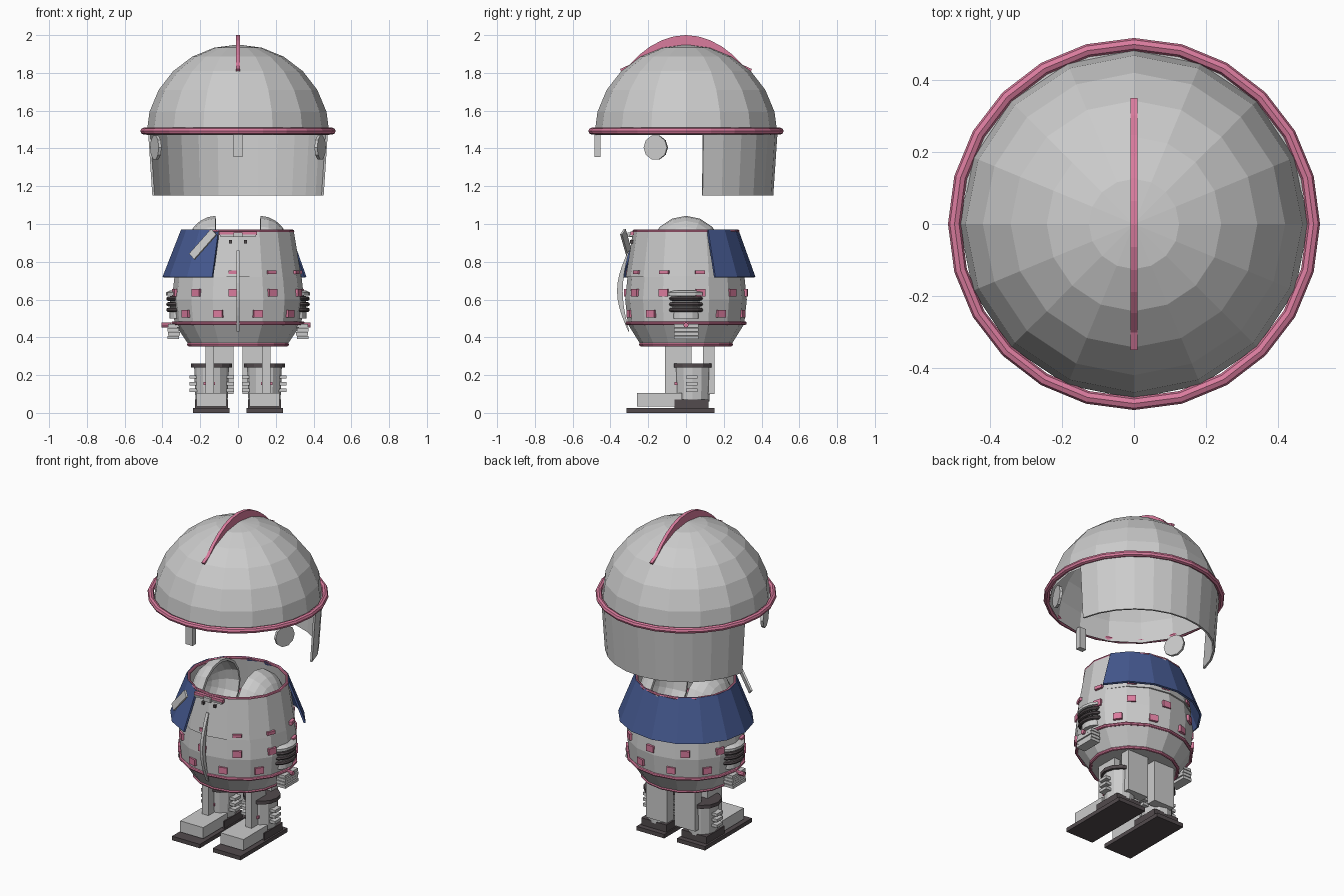
import bpy, bmesh
from math import sin, cos, pi, radians, tau
from mathutils import Matrix, Vector

cube = bpy.data.objects.get("Cube")
if cube:
    bpy.data.objects.remove(cube, do_unlink=True)


def material(name, rgb):
    m = bpy.data.materials.new(name)
    m.use_nodes = True
    m.diffuse_color = (*rgb, 1)
    m.node_tree.nodes["Principled BSDF"].inputs["Base Color"].default_value = (*rgb, 1)
    return m


GREY = material("pale grey", (0.6, 0.6, 0.6))
PINK = material("pink", (0.7, 0.2, 0.34))
BLUE = material("navy blue", (0.06, 0.1, 0.28))
DARK = material("dark brown grey", (0.085, 0.07, 0.075))


def finish(name, bm, mat, thick=0):
    bmesh.ops.recalc_face_normals(bm, faces=bm.faces)
    me = bpy.data.meshes.new(name)
    bm.to_mesh(me)
    bm.free()
    me.materials.append(mat)
    ob = bpy.data.objects.new(name, me)
    bpy.context.collection.objects.link(ob)
    if thick:
        s = ob.modifiers.new("thickness", "SOLIDIFY")
        s.thickness = thick
    return ob


def lathe(name, profile, segs, mat, start=0, end=360, sy=1, loop=False, cap=False,
          thick=0, place=None):
    """Sweep (radius, z) points around z; sy flattens the depth."""
    bm = bmesh.new()
    full = end - start >= 360
    rows = []
    for i in range(segs if full else segs + 1):
        a = radians(start + (end - start) * i / segs)
        rows.append([bm.verts.new((r * cos(a), r * sin(a) * sy, z)) for r, z in profile])
    n = len(profile)
    for i in range(segs):
        a, b = rows[i], rows[(i + 1) % len(rows)]
        for j in range(n if loop else n - 1):
            k = (j + 1) % n
            bm.faces.new((a[j], b[j], b[k], a[k]))
    if cap:
        bm.faces.new([r[0] for r in rows])
        bm.faces.new([r[-1] for r in rows])
    bmesh.ops.remove_doubles(bm, verts=bm.verts, dist=1e-5)
    if place:
        bm.transform(place)
    return finish(name, bm, mat, thick)


def ring(name, radius, z, tube, mat, segs=24, sy=1, place=None):
    pts = [(radius + tube * cos(k * tau / 8), z + tube * sin(k * tau / 8)) for k in range(8)]
    return lathe(name, pts, segs, mat, sy=sy, loop=True, place=place)


def box(name, lo, hi, mat, place=None):
    lo, hi = Vector(lo), Vector(hi)
    bm = bmesh.new()
    bmesh.ops.create_cube(bm, size=1, matrix=Matrix.Translation((lo + hi) / 2)
                          @ Matrix.Diagonal((*(hi - lo), 1)))
    if place:
        bm.transform(place)
    return finish(name, bm, mat)


def side_box(name, s, x, y, z, mat):
    """Box from x, y, z ranges, mirrored by s."""
    a, b = sorted((s * x[0], s * x[1]))
    return box(name, (a, y[0], z[0]), (b, y[1], z[1]), mat)


def arc_band(name, outer, inner, half_width, mat):
    """Strip in the y-z plane between two point lists."""
    bm = bmesh.new()
    rows = [[bm.verts.new((x, *p)) for p in (o, i) for x in (-half_width, half_width)]
            for o, i in zip(outer, inner)]
    for a, b in zip(rows, rows[1:]):
        for j, k in ((0, 1), (1, 3), (3, 2), (2, 0)):
            bm.faces.new((a[j], a[k], b[k], b[j]))
    for r in (rows[0], rows[-1]):
        bm.faces.new((r[0], r[1], r[3], r[2]))
    return finish(name, bm, mat)


# Helmet: dome, rim and crest
dome = [(0.485 * cos(k * pi / 12), 1.47 + 0.48 * sin(k * pi / 12)) for k in range(7)]
lathe("helmet_dome", dome, 16, GREY)
ring("helmet_rim", 0.499, 1.492, 0.018, PINK)
angles = [radians(45 + 90 * k / 12) for k in range(13)]
outer = [(0.495 * cos(a), 1.47 + (0.43 + 0.1 * sin((a - pi / 4) * 2) ** 0.7) * sin(a)
          if 0 < k < 12 else 1.82) for k, a in enumerate(angles)]
inner = [(0.47 * cos(a), 1.47 + 0.46 * sin(a)) for a in angles]
arc_band("helmet_crest", outer, inner, 0.01, PINK)

# Neck guard, ear discs and brow peg
lathe("neck_guard", [(0.462, 1.15), (0.485, 1.49)], 12, GREY, 11, 169, thick=0.012)
for s, side in ((1, "left"), (-1, "right")):
    turn = Matrix.Translation((s * 0.435, -0.16, 1.405)) @ \
        Vector((s * 0.94, -0.35, 0)).to_track_quat("Z", "Y").to_matrix().to_4x4()
    lathe(side + "_ear_disc", [(0.066, -0.008), (0.066, 0.008)], 10, GREY, cap=True, place=turn)
box("brow_peg", (-0.024, -0.485, 1.355), (0.024, -0.452, 1.49), GREY)

# Body shell, open at the top
lathe("body_upper", [(0.335, 0.72), (0.295, 0.965)], 16, GREY, sy=0.95, thick=0.01)
lathe("body_lower", [(0, 0.36), (0.26, 0.36), (0.335, 0.47), (0.35, 0.6), (0.336, 0.725)],
      16, GREY, sy=0.92)
ring("collar_ring", 0.289, 0.962, 0.009, PINK, 16, 0.95)
ring("waist_ring", 0.343, 0.475, 0.01, PINK, 16, 0.91)
ring("base_ring", 0.26, 0.362, 0.01, PINK, 16, 0.92)

# Studs around the body
for row, z, first, h, rad in (("upper", 0.635, -22, 0.02, 0.342), ("lower", 0.525, 0, 0.02, 0.338),
                              ("chest", 0.745, -22, 0.01, 0.33)):
    for i in range(10):
        a = radians(first + 36 * i)
        at = Matrix.Translation((rad * cos(a), 0.92 * rad * sin(a), z)) @ Matrix.Rotation(a, 4, "Z")
        box(f"{row}_stud_{i}", (-0.012, -0.026, -h), (0.012, 0.026, h), PINK, at)

# Cape wrapped around the back and right shoulder
lathe("cape", [(0.4, 0.72), (0.302, 0.97)], 10, BLUE, 25, 250, sy=0.92, thick=0.012)
lapel = Matrix.Translation((-0.185, -0.315, 0.893)) @ Matrix.Rotation(radians(-18), 4, "Z") \
    @ Matrix.Rotation(radians(-47), 4, "Y") @ Matrix.Rotation(radians(-14), 4, "X")
box("cape_lapel", (-0.09, -0.006, -0.022), (0.09, 0.006, 0.022), GREY, lapel)

# Front ridge: a thin bowed strip
steps = [k / 10 for k in range(11)]
front = [(-0.305 - 0.06 * sin(pi * t), 0.43 + 0.43 * t) for t in steps]
back = [(-0.3 - 0.035 * sin(pi * t), 0.43 + 0.43 * t) for t in steps]
arc_band("front_ridge", front, back, 0.009, GREY)

# Neck clasp
box("clasp_bar", (-0.1, -0.295, 0.942), (0.1, -0.275, 0.96), PINK)
box("clasp_block", (-0.024, -0.31, 0.93), (0.024, -0.28, 0.955), GREY)

for s, side in ((1, "left"), (-1, "right")):
    box(side + "_clasp_pin", (s * 0.04 - 0.008, -0.296, 0.898), (s * 0.04 + 0.008, -0.27, 0.914), DARK)
    box(side + "_clasp_wing", (s * 0.06 - 0.035, -0.3, 0.935), (s * 0.06 + 0.035, -0.28, 0.945), GREY)

    # Rounded shell inside the collar
    shell = [(0.196 * cos(k * pi / 12), 0.16 * sin(k * pi / 12)) for k in range(7)]
    turn = Matrix.Translation((s * 0.12, 0, 0.847)) @ Matrix.Rotation(s * pi / 2, 4, "Y")
    lathe(side + "_inner_shell", shell, 16, GREY, thick=0.015, place=turn)

    # Side coils
    for i, z in enumerate((0.545, 0.575, 0.605)):
        at = Matrix.Translation((s * 0.318, 0, z))
        ring(f"{side}_coil_{i}", 0.05, 0, 0.012, DARK, 16, 1.5,
             Matrix.Translation((s * 0.318, 0, z)))
    lathe(side + "_coil_core", [(0.047, 0.5), (0.045, 0.62)], 12, GREY, sy=1.5, cap=True,
          place=Matrix.Translation((s * 0.315, 0, 0)))
    lathe(side + "_coil_cap", [(0.066, 0.622), (0.066, 0.638), (0.045, 0.648)], 12, GREY, sy=1.5,
          cap=True, place=Matrix.Translation((s * 0.315, 0, 0)))

    # Hip knob and hanging slats
    knob = Matrix.Translation((s * 0.37, 0, 0.465)) @ Matrix.Rotation(pi / 2, 4, "Y")
    lathe(side + "_hip_knob", [(0.014, -0.035), (0.014, 0.014)], 8, PINK, cap=True, place=knob)
    for i in range(4):
        x = 0.362 - 0.004 * (i % 2)
        side_box(f"{side}_hip_slat_{i}", s, (x - 0.05, x + 0.012), (-0.064, 0.066),
                 (0.39 + 0.021 * i, 0.407 + 0.021 * i), GREY)

    # Thigh post and rear thigh plate
    side_box(side + "_thigh_post", s, (0.128, 0.172), (-0.11, 0.03), (0.09, 0.36), GREY)
    side_box(side + "_thigh_plate", s, (0.025, 0.17), (0.09, 0.152), (0.1, 0.36), GREY)

    # Boot shaft, cuff and side steps
    at = Matrix.Translation((s * 0.14, 0.035, 0))
    lathe(side + "_boot_shaft", [(0.085, 0.06), (0.092, 0.242)], 12, GREY, sy=1.05, cap=True, place=at)
    lathe(side + "_boot_cuff", [(0.108, 0.24), (0.108, 0.262)], 12, DARK, cap=True, place=at)
    for i, z in enumerate((0.12, 0.155, 0.19)):
        side_box(f"{side}_boot_step_{i}", s, (0.02, 0.258), (0.0, 0.06), (z - 0.009, z + 0.009), GREY)
    side_box(side + "_boot_button", s, (0.122, 0.182), (-0.062, -0.045), (0.147, 0.163), PINK)

    # Foot and sole
    side_box(side + "_foot", s, (0.06, 0.22), (-0.26, -0.02), (0.035, 0.105), GREY)
    side_box(side + "_heel", s, (0.053, 0.227), (-0.06, 0.12), (0.025, 0.07), DARK)
    side_box(side + "_sole", s, (0.045, 0.238), (-0.315, 0.152), (0, 0.025), DARK)
